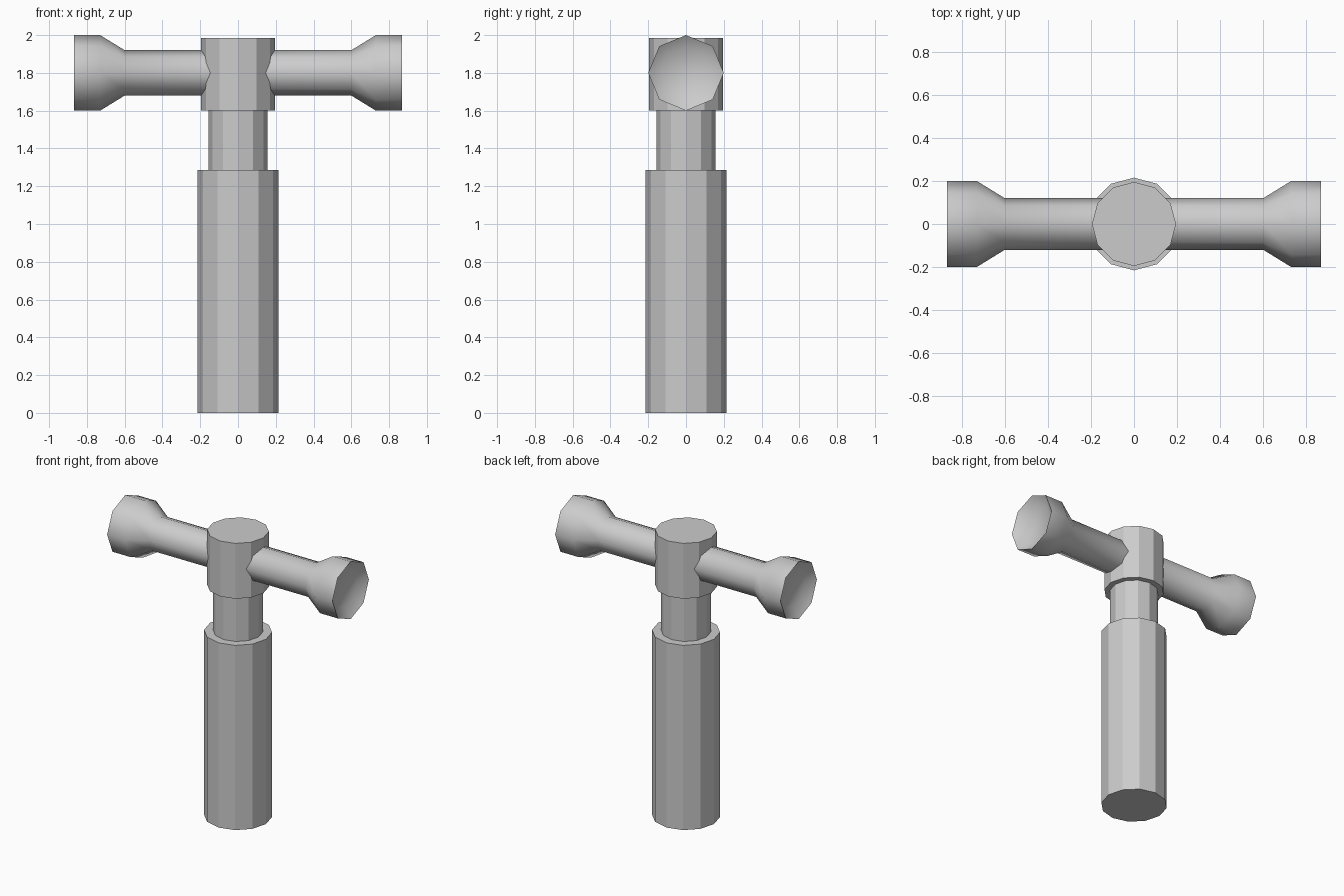
import bpy, bmesh
from math import cos, sin, pi, radians

if "Cube" in bpy.data.objects:
    bpy.data.objects.remove(bpy.data.objects["Cube"])


def lathe(name, profile, sides, axis='z', height=0.0):
    """Closed low-poly solid of rings (radius, position) along an axis, capped at both ends."""
    bm = bmesh.new()
    rings = []
    for r, p in profile:
        ring = []
        for i in range(sides):
            a = 2 * pi * i / sides
            u, v = r * cos(a), r * sin(a)
            ring.append(bm.verts.new((p, u, v + height) if axis == 'x' else (u, v, p + height)))
        rings.append(ring)
    for lo, hi in zip(rings, rings[1:]):
        for i in range(sides):
            j = (i + 1) % sides
            bm.faces.new((lo[i], lo[j], hi[j], hi[i]))
    bm.faces.new(rings[0][::-1])
    bm.faces.new(rings[-1])
    bmesh.ops.recalc_face_normals(bm, faces=bm.faces)
    mesh = bpy.data.meshes.new(name)
    bm.to_mesh(mesh)
    bm.free()
    obj = bpy.data.objects.new(name, mesh)
    bpy.context.collection.objects.link(obj)
    return obj


# Upright parts: faceted twelve-sided cylinders
for name, radius, bottom, top in (
    ("handle", 0.215, 0.0, 1.285),
    ("neck", 0.157, 1.285, 1.60),
    ("collar", 0.195, 1.60, 1.985),
):
    lathe(name, [(radius, bottom), (radius, top)], 12)

# Double-ended hammer head: slim bar, flared ends and dished striking faces
half = [(0.12, 0.60), (0.20, 0.73), (0.20, 0.867), (0.135, 0.82)]
profile = [(r, -x) for r, x in reversed(half)] + half
head = lathe("hammer_head", profile, 8, axis='x', height=1.80)

# Smooth shading on the head, crisp rims
bpy.context.view_layer.objects.active = head
head.select_set(True)
bpy.ops.object.shade_smooth_by_angle(angle=radians(60))
